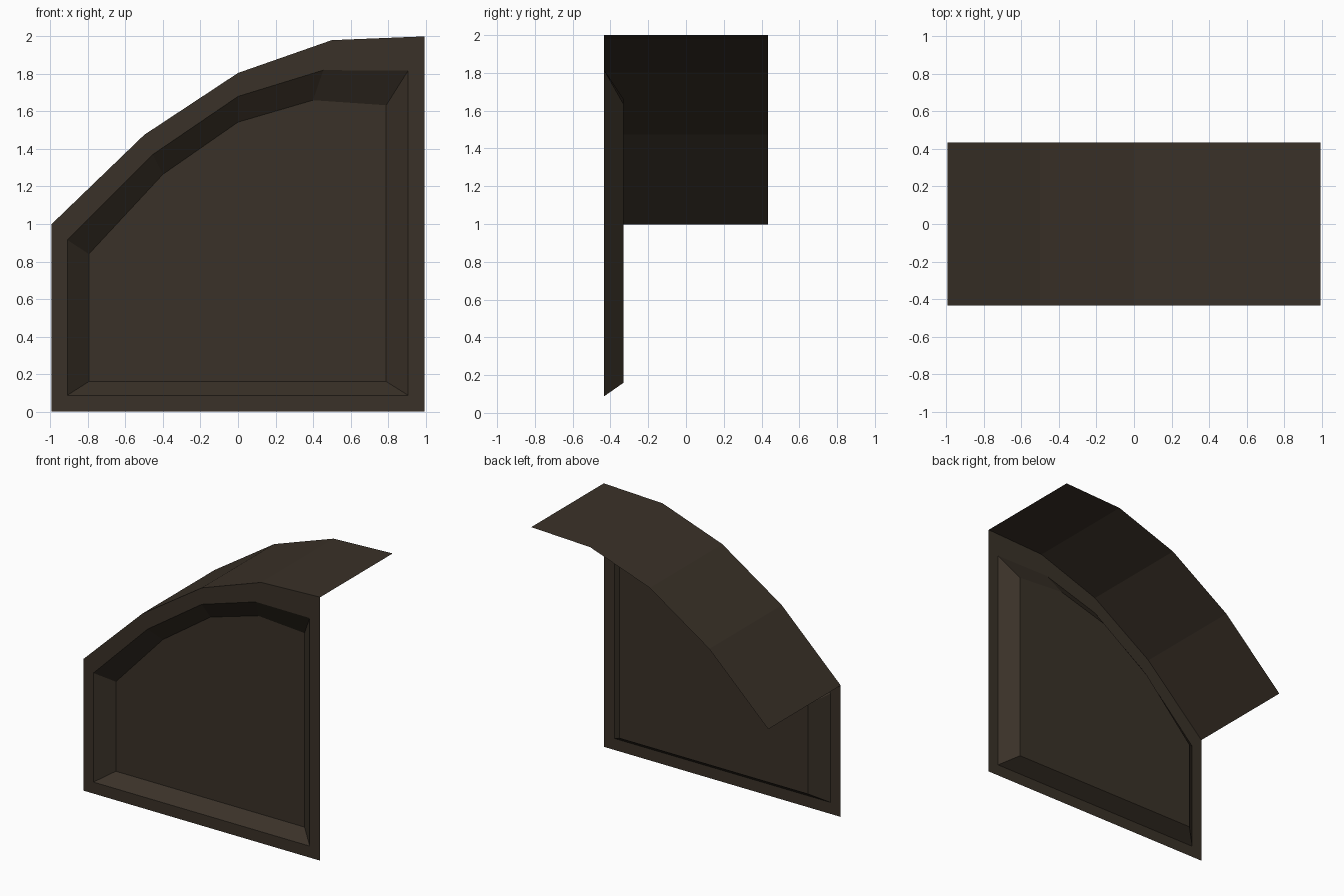
import bpy, bmesh

if "Cube" in bpy.data.objects:
    bpy.data.objects.remove(bpy.data.objects["Cube"])

FRONT, RECESS, BACK = -0.435, -0.33, 0.435

brown = bpy.data.materials.new("dark brown")
brown.diffuse_color = (0.042, 0.031, 0.021, 1)
brown.use_nodes = True
brown.node_tree.nodes["Principled BSDF"].inputs["Base Color"].default_value = brown.diffuse_color

# Profiles (x, z), counter-clockwise seen from the front
curve = [(0.995, 2.0), (0.5, 1.98), (0, 1.805), (-0.5, 1.475), (-0.995, 0.998)]
outer = [(-0.995, 0), (0.995, 0)] + curve
rim = [(-0.91, 0.087), (0.907, 0.087), (0.907, 1.818), (0.455, 1.82),
       (0, 1.68), (-0.455, 1.37), (-0.91, 0.915)]
inner = [(-0.795, 0.16), (0.79, 0.16), (0.79, 1.633), (0.4, 1.66),
         (0, 1.543), (-0.4, 1.265), (-0.795, 0.84)]


def ring(bm, points, y):
    return [bm.verts.new((x, y, z)) for x, z in points]


def bridge(bm, a, b, closed=True):
    n = len(a)
    for i in range(n if closed else n - 1):
        j = (i + 1) % n
        bm.faces.new((a[i], a[j], b[j], b[i]))


def finish(bm, name):
    mesh = bpy.data.meshes.new(name)
    bm.to_mesh(mesh)
    bm.free()
    mesh.materials.append(brown)
    bpy.context.collection.objects.link(bpy.data.objects.new(name, mesh))


# Front wall: flat frame, sloping reveal and recessed panel
bm = bmesh.new()
loops = [ring(bm, outer, FRONT), ring(bm, rim, FRONT), ring(bm, inner, RECESS)]
bridge(bm, loops[0], loops[1])
bridge(bm, loops[1], loops[2])
bm.faces.new(loops[2])
finish(bm, "recessed_front_wall")

# Curved roof: open sheet running back from the top edge
bm = bmesh.new()
bridge(bm, ring(bm, curve, BACK), ring(bm, curve, FRONT), closed=False)
bmesh.ops.recalc_face_normals(bm, faces=bm.faces)
if sum(f.normal.z for f in bm.faces) < 0:
    bmesh.ops.reverse_faces(bm, faces=bm.faces)
finish(bm, "curved_roof")
